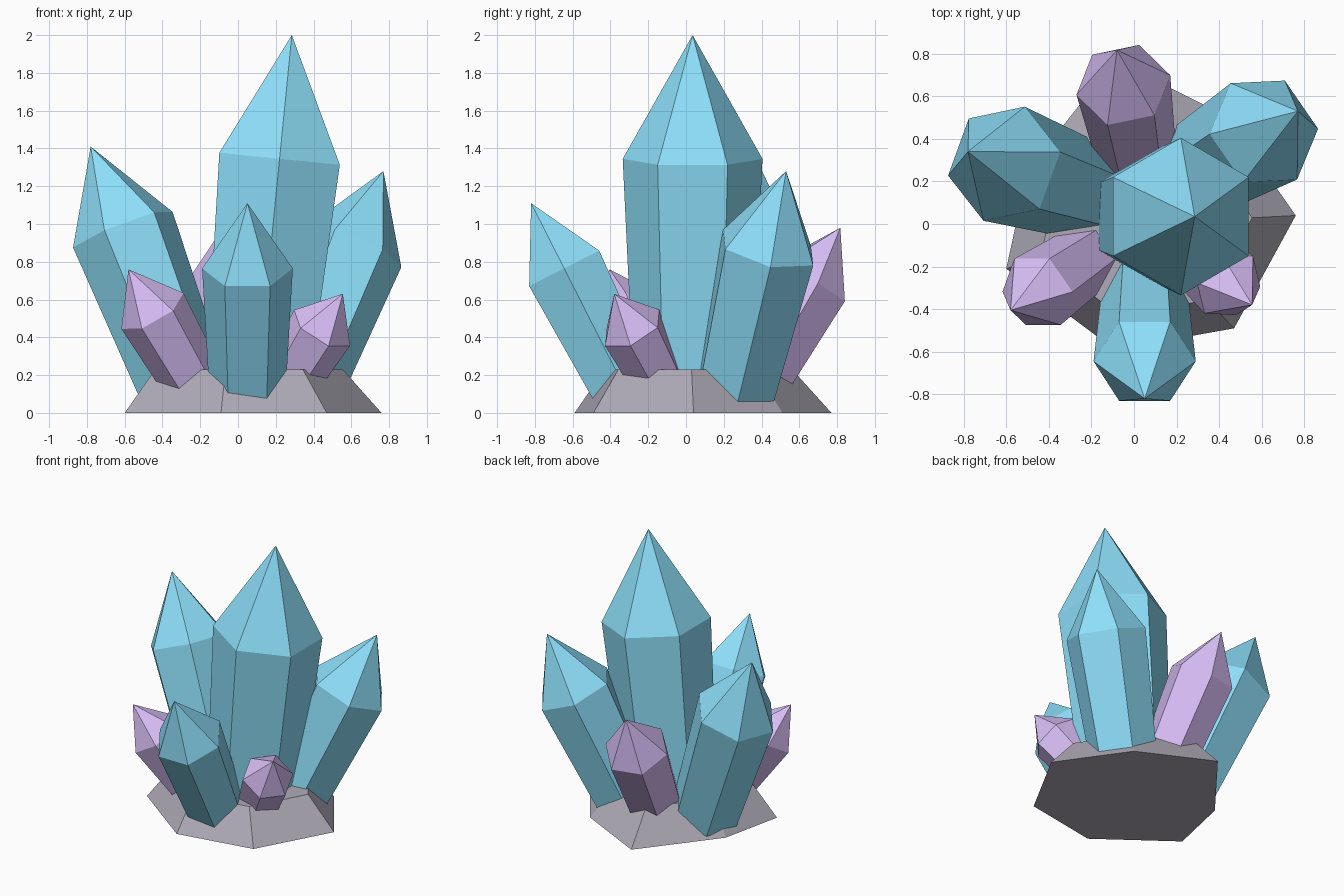
import bpy, bmesh, math
from mathutils import Vector

if "Cube" in bpy.data.objects:
    bpy.data.objects.remove(bpy.data.objects["Cube"])


def material(name, rgb):
    m = bpy.data.materials.new(name)
    m.diffuse_color = (*rgb, 1)
    m.use_nodes = True
    m.node_tree.nodes["Principled BSDF"].inputs["Base Color"].default_value = m.diffuse_color
    return m


BLUE = material("blue_crystal", (0.27, 0.74, 0.96))
PURPLE = material("purple_crystal", (0.69, 0.52, 0.93))
STONE = material("stone", (0.43, 0.41, 0.48))


def finish(bm, name, mat):
    bmesh.ops.recalc_face_normals(bm, faces=bm.faces)
    mesh = bpy.data.meshes.new(name)
    bm.to_mesh(mesh)
    bm.free()
    mesh.materials.append(mat)
    bpy.context.collection.objects.link(bpy.data.objects.new(name, mesh))


def bridge(bm, low, high):
    n = len(low)
    for i in range(n):
        j = (i + 1) % n
        bm.faces.new((low[i], low[j], high[j], high[i]))


def crystal(name, mat, shoulder, apex, radius, spin):
    """Six-sided shaft, widening to a shoulder ring, then a pointed tip."""
    c, a = Vector(shoulder), Vector(apex)
    axis = (a - c).normalized()
    base = c - axis * ((c.z - 0.1) / axis.z)      # foot sunk in the rock
    turn = Vector((0, 0, 1)).rotation_difference(axis)
    bm = bmesh.new()

    def ring(centre, r):
        angles = [math.radians(spin + 60 * k) for k in range(6)]
        return [bm.verts.new(centre + turn @ Vector((r * math.cos(t), r * math.sin(t), 0)))
                for t in angles]

    low, high = ring(base, radius * 0.84), ring(c, radius)
    tip = bm.verts.new(a)
    bm.faces.new(low[::-1])
    bridge(bm, low, high)
    for i in range(6):
        bm.faces.new((high[i], high[(i + 1) % 6], tip))
    finish(bm, name, mat)


# Rock base: irregular seven-sided slab with sloping sides
outline = [(0.76, 0.04), (0.43, 0.51), (-0.09, 0.77), (-0.5, 0.25),
           (-0.6, -0.21), (-0.09, -0.59), (0.47, -0.49)]
bm = bmesh.new()
low = [bm.verts.new((x, y, 0)) for x, y in outline]
high = [bm.verts.new((x * 0.73, y * 0.73, 0.23)) for x, y in outline]
bm.faces.new(low[::-1])
bm.faces.new(high)
bridge(bm, low, high)
finish(bm, "rock_base", STONE)

# Large blue crystals: shoulder centre, apex, radius, spin
crystal("main_crystal", BLUE, (0.22, 0.035, 1.345), (0.285, 0.035, 2.0), 0.37, 30)
crystal("left_crystal", BLUE, (-0.61, 0.283, 0.97), (-0.78, 0.34, 1.41), 0.285, 10)
crystal("right_crystal", BLUE, (0.61, 0.435, 0.875), (0.77, 0.53, 1.28), 0.275, 5)
crystal("front_crystal", BLUE, (0.05, -0.645, 0.765), (0.05, -0.82, 1.11), 0.24, 0)

# Small purple crystals
crystal("purple_crystal_left", PURPLE, (-0.453, -0.318, 0.54), (-0.58, -0.405, 0.76), 0.19, 5)
crystal("purple_crystal_right", PURPLE, (0.445, -0.285, 0.45), (0.555, -0.38, 0.63), 0.176, 50)
crystal("purple_crystal_back", PURPLE, (-0.05, 0.653, 0.69), (-0.08, 0.817, 0.98), 0.225, 12)
